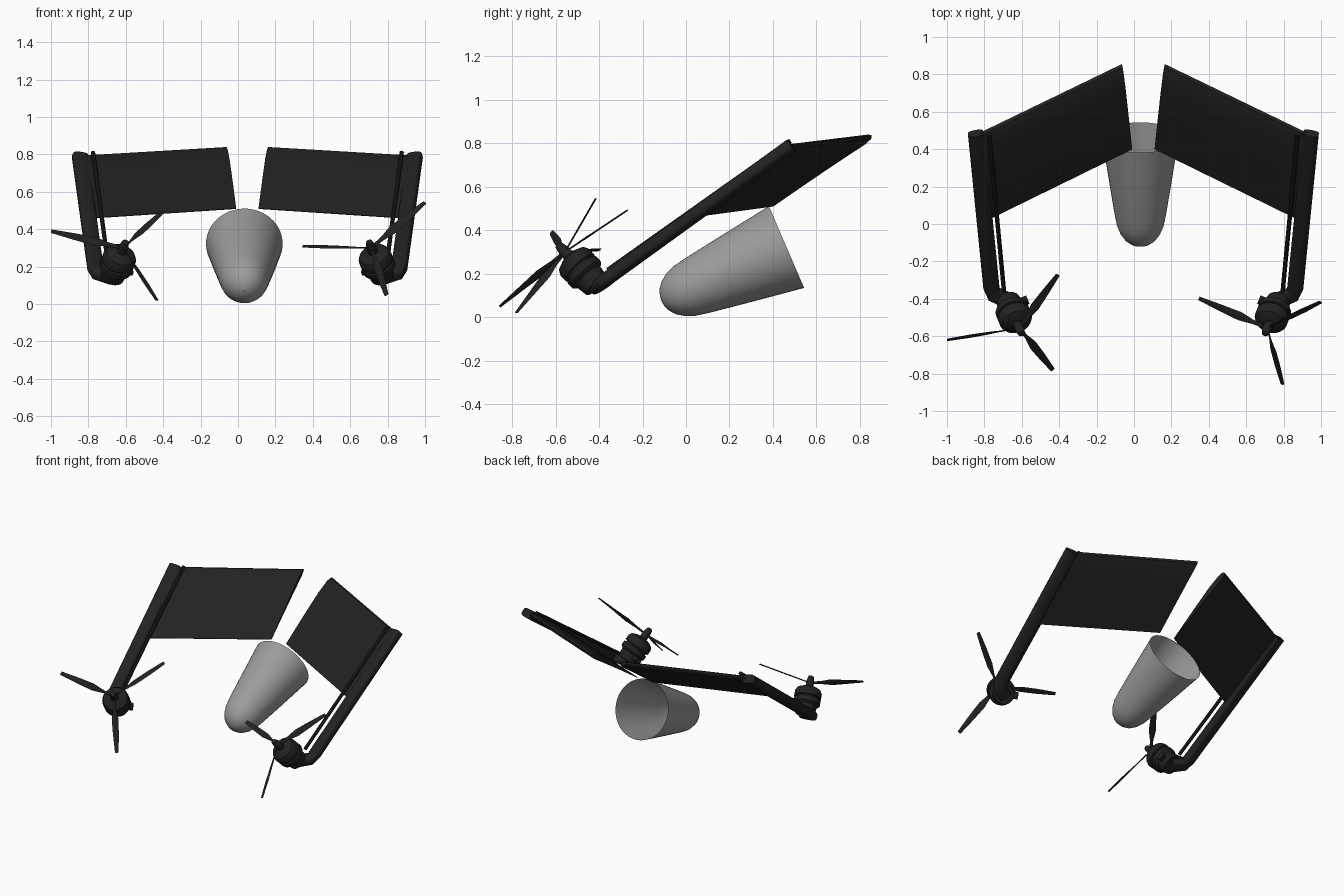
import bpy, bmesh, math
from mathutils import Vector, Matrix

cube = bpy.data.objects.get("Cube")
if cube:
    bpy.data.objects.remove(cube)

MID = 0.05  # mirror plane of the two wings


def material(name, value):
    m = bpy.data.materials.new(name)
    m.use_nodes = True
    color = (value, value, value, 1)
    m.diffuse_color = color
    m.node_tree.nodes["Principled BSDF"].inputs["Base Color"].default_value = color
    return m


BLACK = material("matte black", 0.016)
GREY = material("light grey", 0.33)


def loft(name, rings, mat, caps=True, angle=35):
    """Skin a list of closed rings, with optional end caps."""
    bm = bmesh.new()
    rows = [[bm.verts.new(p) for p in ring] for ring in rings]
    n = len(rows[0])
    for a, b in zip(rows, rows[1:]):
        for i in range(n):
            j = (i + 1) % n
            bm.faces.new((a[i], a[j], b[j], b[i]))
    if caps:
        bm.faces.new(rows[0])
        bm.faces.new(rows[-1])
    bmesh.ops.remove_doubles(bm, verts=bm.verts, dist=0.0002)
    bmesh.ops.recalc_face_normals(bm, faces=bm.faces)
    mesh = bpy.data.meshes.new(name)
    bm.to_mesh(mesh)
    bm.free()
    mesh.materials.append(mat)
    ob = bpy.data.objects.new(name, mesh)
    bpy.context.collection.objects.link(ob)
    bpy.ops.object.select_all(action='DESELECT')
    ob.select_set(True)
    bpy.context.view_layer.objects.active = ob
    bpy.ops.object.shade_smooth_by_angle(angle=math.radians(angle))
    return ob


def lathe(name, profile, origin, axis, mat, n=32, caps=True, angle=35):
    """Revolve (distance along axis, radius) points."""
    axis = axis.normalized()
    u = axis.orthogonal().normalized()
    v = axis.cross(u)
    rings = [[origin + axis * t + (u * math.cos(a) + v * math.sin(a)) * r
              for a in (math.tau * i / n for i in range(n))] for t, r in profile]
    return loft(name, rings, mat, caps, angle)


def tube(name, path, normal, width, height, mat, n=20, power=0.6):
    """Rounded flat bar along a path, flat side facing the normal."""
    rings = []
    for i, p in enumerate(path):
        d = (path[min(i + 1, len(path) - 1)] - path[max(i - 1, 0)]).normalized()
        side = d.cross(normal).normalized()
        up = side.cross(d)
        ring = []
        for k in range(n):
            c, s = math.cos(math.tau * k / n), math.sin(math.tau * k / n)
            ring.append(p + side * math.copysign(abs(c) ** power, c) * width / 2
                        + up * math.copysign(abs(s) ** power, s) * height / 2)
        rings.append(ring)
    return loft(name, rings, mat)


# Wing section: chord fraction from the thick rear edge, height
AIRFOIL = [(0, 0), (0.02, 0.014), (0.08, 0.023), (0.25, 0.027), (0.6, 0.017), (1, 0.002),
           (1, -0.002), (0.6, -0.006), (0.25, -0.012), (0.08, -0.016), (0.02, -0.011)]

# Motor: distance along shaft, radius
MOTOR = [(0.05, 0.004), (0.045, 0.018), (0.01, 0.026), (-0.03, 0.026), (-0.035, 0.05),
         (-0.05, 0.08), (-0.07, 0.09), (-0.105, 0.09), (-0.108, 0.078), (-0.118, 0.078),
         (-0.12, 0.09), (-0.15, 0.09), (-0.165, 0.072), (-0.22, 0.064)]

# Blade: distance from hub, width, pitch in degrees
BLADE = [(0.015, 0.02, 40), (0.08, 0.022, 38), (0.16, 0.048, 30),
         (0.27, 0.04, 20), (0.4, 0.024, 12)]


def build_side(label, side, first_tip):
    def P(x, y, z):
        return Vector((x if side < 0 else 2 * MID - x, y, z))

    def D(x, y, z):
        return Vector((-side * x, y, z)).normalized()

    normal = D(0.23, -0.57, 0.79)

    # Wing between outer and inner stations
    rings = []
    for rear, front in ((P(-0.83, 0.485, 0.79), P(-0.765, 0.03, 0.46)),
                        (P(-0.065, 0.855, 0.835), P(-0.01, 0.40, 0.51))):
        rings.append([rear.lerp(front, t) + normal * h for t, h in AIRFOIL])
    loft(label + "_wing", rings, BLACK, angle=25)

    # Motor arm with inward bend, and the slim rod beside it
    tube(label + "_arm", [P(-0.845, 0.485, 0.79), P(-0.762, -0.345, 0.19),
                          P(-0.75, -0.375, 0.165), P(-0.67, -0.41, 0.14)],
         normal, 0.085, 0.06, BLACK)
    tube(label + "_rod", [P(-0.775, 0.48, 0.81), P(-0.695, -0.36, 0.215)],
         normal, 0.024, 0.024, BLACK, n=10, power=1)

    # Motor and its small bracket
    shaft = D(0.27, -0.66, 0.70)
    hub = P(-0.613, -0.557, 0.30)
    lathe(label + "_motor", MOTOR, hub, shaft, BLACK)
    inward = D(1, 0.4, 0)
    start = hub - shaft * 0.175 + inward * 0.05
    tube(label + "_bracket", [start, start + inward * 0.05], shaft, 0.05, 0.035, BLACK, n=12)

    # Three propeller blades
    spoke = first_tip - hub
    spoke = (spoke - shaft * spoke.dot(shaft)).normalized()
    for b in range(3):
        out = Matrix.Rotation(math.tau * b / 3, 3, shaft) @ spoke
        across = shaft.cross(out)
        rings = []
        for r, w, pitch in BLADE:
            a = math.radians(pitch) * side
            c = across * math.cos(a) + shaft * math.sin(a)
            t = shaft * math.cos(a) - across * math.sin(a)
            p = hub + out * r
            rings.append([p + c * w / 2, p + t * 0.004, p - c * w / 2, p - t * 0.004])
        loft(f"{label}_blade_{b + 1}", rings, BLACK)


build_side("right", -1, Vector((-1.0, -0.62, 0.39)))
build_side("left", 1, Vector((0.35, -0.40, 0.31)))

# Hollow tapered body, open at the rear
BODY = [(0, 0.205), (0.25, 0.168), (0.45, 0.137), (0.51, 0.125), (0.555, 0.107),
        (0.59, 0.083), (0.612, 0.055), (0.624, 0.025), (0.627, 0.001)]
lathe("body_shell", BODY, Vector((0.034, 0.4625, 0.322)), Vector((0, -0.918, -0.395)),
      GREY, n=48, caps=False, angle=60)
